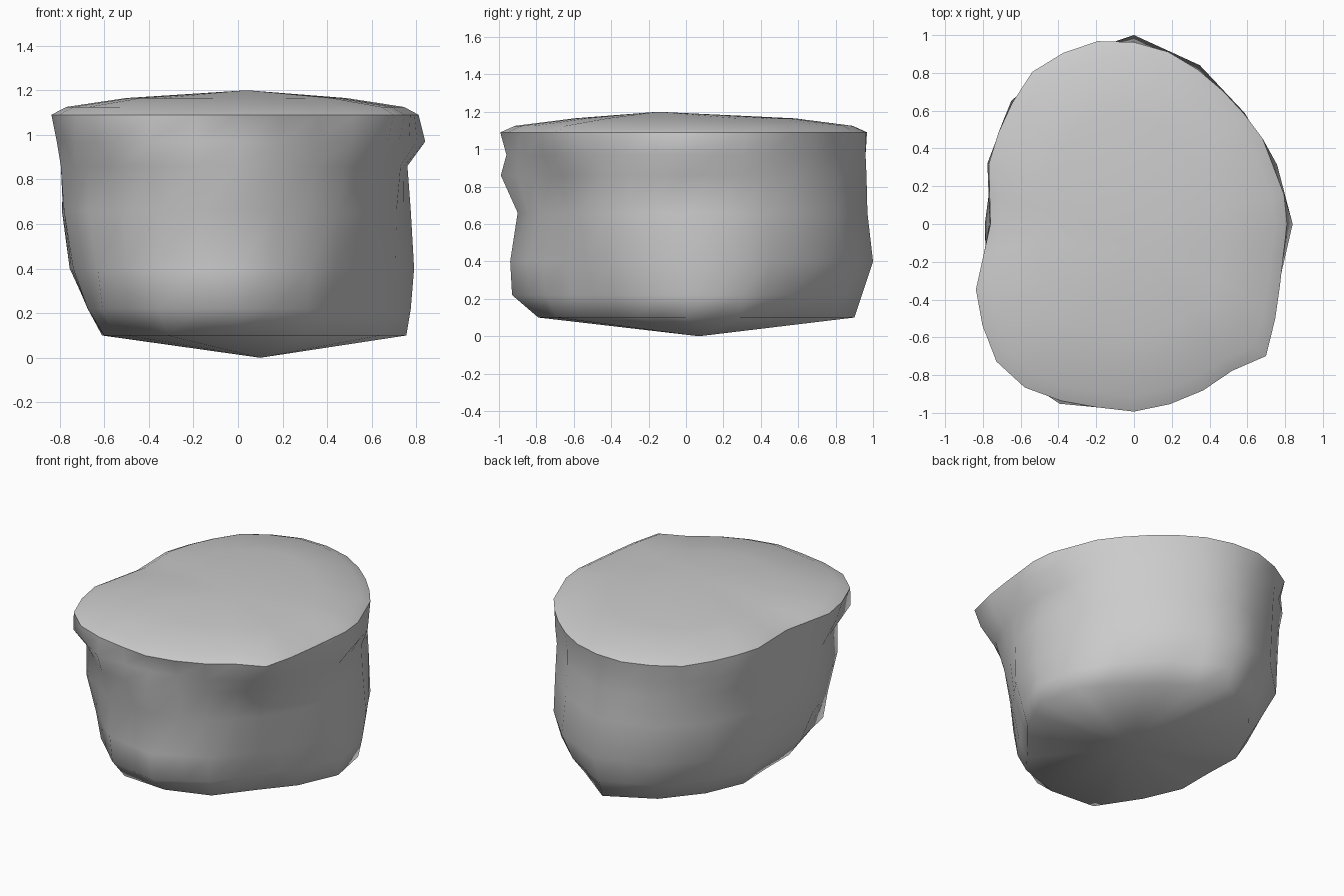
import bpy, bmesh, math

if "Cube" in bpy.data.objects:
    bpy.data.objects.remove(bpy.data.objects["Cube"])

SIDES = 32

# Rim outline seen from above (x, y), counter-clockwise
RIM = [(.82, .09), (.67, .48), (.51, .67), (.35, .81), (.10, .96), (-.27, .97),
       (-.58, .78), (-.77, .37), (-.76, .0), (-.84, -.36), (-.77, -.69), (-.53, -.91),
       (-.20, -.97), (.06, -1.0), (.34, -.90), (.49, -.79), (.72, -.69), (.77, -.35)]

# Lower sections: height -> radius every 22.5 degrees, counter-clockwise from +x
SECTIONS = {
    0.10: (.755, .76, .71, .74, .90, .80, .71, .66, .60, .65, .70, .83, .79, .75, .66, .69),
    0.22: (.775, .785, .78, .83, .94, .87, .78, .73, .67, .73, .86, .92, .93, .81, .70, .72),
    0.40: (.79, .81, .83, .91, 1.0, .95, .88, .81, .755, .80, .89, .94, .94, .84, .755, .765),
    0.66: (.775, .79, .82, .88, .97, .96, .89, .81, .79, .845, .95, .94, .90, .85, .805, .77),
    0.86: (.76, .78, .81, .87, .965, .97, .90, .82, .77, .86, .95, 1.0, .99, .89, .86, .79),
    0.97: (.84, .82, .82, .87, .96, .98, .92, .84, .765, .88, 1.03, 1.03, .96, .92, .95, .83),
}


def polar(radii):
    n = len(radii)
    return [(r * math.cos(2 * math.pi * i / n), r * math.sin(2 * math.pi * i / n))
            for i, r in enumerate(radii)]


def radius_at(outline, a):
    """Distance from the centre to the outline along angle a."""
    dx, dy = math.cos(a), math.sin(a)
    best = 0.0
    for (x0, y0), (x1, y1) in zip(outline, outline[1:] + outline[:1]):
        ex, ey = x1 - x0, y1 - y0
        det = dx * ey - dy * ex
        if abs(det) < 1e-9:
            continue
        t = (x0 * ey - y0 * ex) / det
        s = (x0 * dy - y0 * dx) / det
        if -1e-6 <= s <= 1 + 1e-6:
            best = max(best, t)
    return best


def add_ring(bm, outline, z, scale=1.0):
    ring = []
    for i in range(SIDES):
        a = 2 * math.pi * i / SIDES
        r = radius_at(outline, a) * scale
        ring.append(bm.verts.new((r * math.cos(a), r * math.sin(a), z)))
    return ring


bm = bmesh.new()

# Uneven side wall, rim, then the shallow domed top
rings = [add_ring(bm, polar(radii), z) for z, radii in SECTIONS.items()]
for scale, z in ((1.0, 1.09), (0.92, 1.125), (0.60, 1.165)):
    rings.append(add_ring(bm, RIM, z, scale))
for low, high in zip(rings, rings[1:]):
    for i in range(SIDES):
        j = (i + 1) % SIDES
        bm.faces.new((low[i], low[j], high[j], high[i]))

# Blunt tips closing the underside and the top
for ring, tip in ((rings[0], (0.10, 0.07, 0.0)), (rings[-1], (0.04, -0.15, 1.20))):
    apex = bm.verts.new(tip)
    for i in range(SIDES):
        bm.faces.new((ring[i], ring[(i + 1) % SIDES], apex))

# Smooth everywhere, with a crisp edge only around the rim
bmesh.ops.recalc_face_normals(bm, faces=bm.faces)
for f in bm.faces:
    f.smooth = True
rim = set(rings[6])
for e in bm.edges:
    e.smooth = not (e.verts[0] in rim and e.verts[1] in rim)

mesh = bpy.data.meshes.new("flat_topped_rock")
bm.to_mesh(mesh)
bm.free()
rock = bpy.data.objects.new("flat_topped_rock", mesh)
bpy.context.collection.objects.link(rock)
